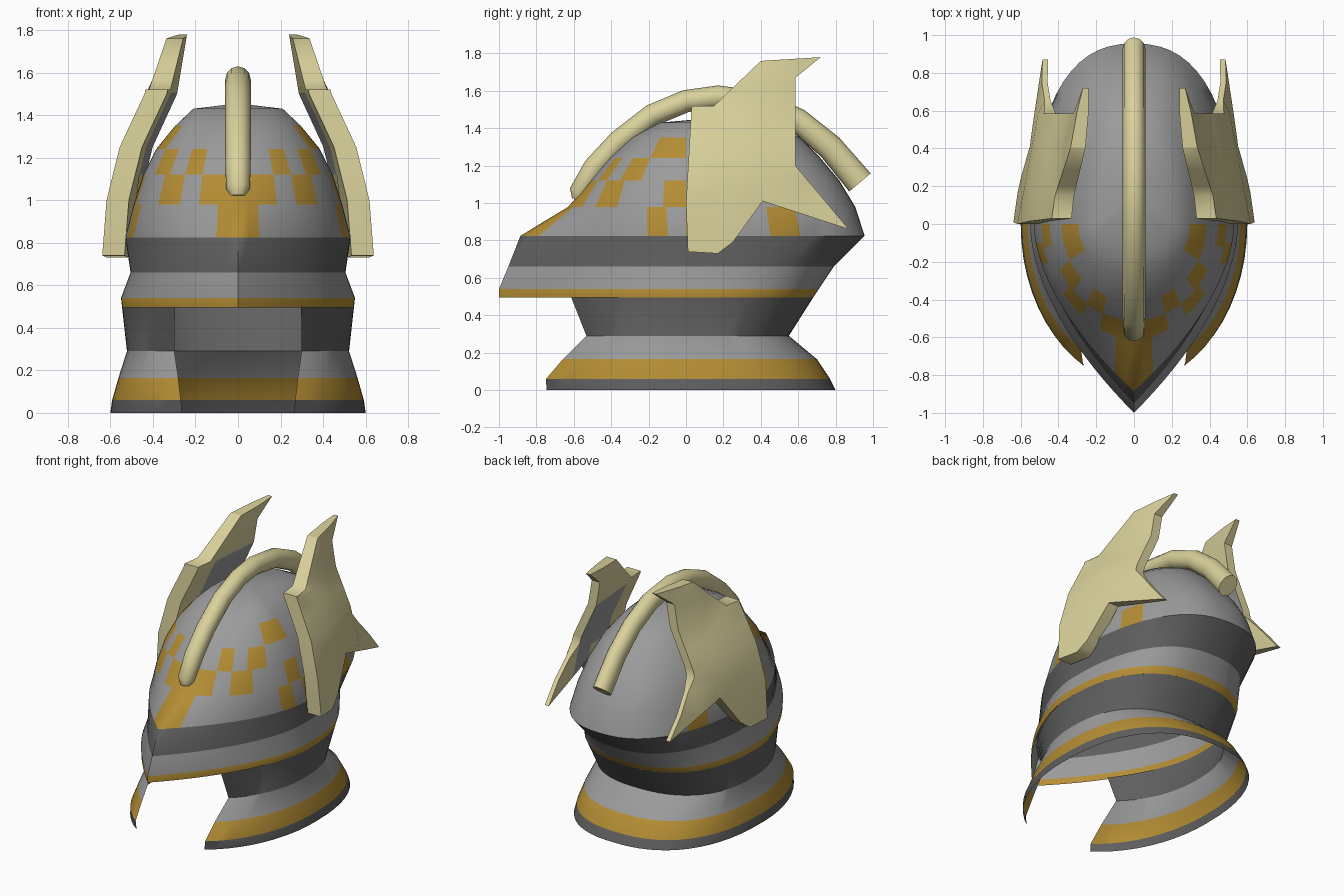
import bpy, bmesh, math
from mathutils import Vector

if "Cube" in bpy.data.objects:
    bpy.data.objects.remove(bpy.data.objects["Cube"])


def material(name, rgb):
    m = bpy.data.materials.new(name)
    m.diffuse_color = (*rgb, 1)
    m.use_nodes = True
    m.node_tree.nodes["Principled BSDF"].inputs["Base Color"].default_value = m.diffuse_color
    return m


GREY, DARK, GOLD, CREAM = range(4)
MATS = [material("light steel", (0.33, 0.33, 0.33)),
        material("dark steel", (0.115, 0.115, 0.115)),
        material("gold", (0.46, 0.27, 0.035)),
        material("ivory", (0.70, 0.64, 0.33))]


def finish(bm, name, angle=40):
    me = bpy.data.meshes.new(name)
    bm.to_mesh(me)
    bm.free()
    ob = bpy.data.objects.new(name, me)
    bpy.context.collection.objects.link(ob)
    for m in MATS:
        me.materials.append(m)
    bpy.ops.object.select_all(action='DESELECT')
    ob.select_set(True)
    bpy.context.view_layer.objects.active = ob
    bpy.ops.object.shade_smooth_by_angle(angle=math.radians(angle))
    return ob


def ring_point(deg, z, front, back, width, point):
    """Plan outline: deg 0 is the front, 180 the back; point 1 gives a sharp prow."""
    s = abs(math.sin(math.radians(deg)))
    x = width * math.sin(math.radians(deg))
    if abs(deg) <= 90:
        y = -front * (point * max(0, 1 - s) ** 0.556 + (1 - point) * math.sqrt(max(0, 1 - s * s)))
    else:
        y = back * max(0, 1 - s ** 2.4) ** (1 / 2.4)
    return Vector((x, y, z))


def loft(bm, rings, degs_of, paint, closed):
    """Join rings with quads and colour each by row and angle."""
    rows = []
    for r in rings:
        rows.append([bm.verts.new(ring_point(d, *r[:5])) for d in degs_of(r)])
    n = len(rows[0])
    mids = degs_of(rings[0])
    for i in range(len(rows) - 1):
        for j in range(n if closed else n - 1):
            k = (j + 1) % n
            f = bm.faces.new((rows[i][j], rows[i][k], rows[i + 1][k], rows[i + 1][j]))
            hi = mids[k] if k else mids[j] + 5.5
            f.material_index = paint(i, abs((mids[j] + hi) / 2))
    return rows


# Helmet: visor bands and dome, rings are z, front, back, half width, prow sharpness
RINGS = [(0.495, 1.0, 0.68, 0.545, 1), (0.54, 1.0, 0.71, 0.55, 1),
         (0.66, 0.95, 0.79, 0.505, 1), (0.825, 0.885, 0.955, 0.53, 1),
         (0.98, 0.63, 0.905, 0.49, 0.3), (1.12, 0.51, 0.82, 0.445, 0),
         (1.24, 0.41, 0.72, 0.385, 0), (1.35, 0.29, 0.61, 0.295, 0),
         (1.43, 0.14, 0.46, 0.21, 0)]
BANDS = [GOLD, GREY, DARK]
# Gold checks on the dome: angle ranges for each row from the brow up
CHECKS = [[(0, 11), (68, 79), (90, 101), (112, 123)],
          [(0, 22), (34, 50), (77, 90)],
          [(22, 33), (46, 62)],
          [(62, 90)]]
half = [0, 5.5, 11, 16.5, 22, 28, 34, 40, 46, 50, 56, 62, 68, 73, 77, 79, 84.5,
        90, 95.5, 101, 106.5, 112, 117.5, 123, 129, 135, 141, 147, 153, 159, 165, 172, 180]
around = [-d for d in half[-2:0:-1]] + half


def paint_helmet(row, deg):
    if row < 3:
        return BANDS[row]
    k = row - 3
    if k < len(CHECKS) and any(a <= deg < b for a, b in CHECKS[k]):
        return GOLD
    return GREY


bm = bmesh.new()
rows = loft(bm, RINGS, lambda r: around, paint_helmet, False)
for lo, hi in zip(rows, rows[1:]):           # close the seam at the back
    i = rows.index(lo)
    f = bm.faces.new((lo[-1], lo[0], hi[0], hi[-1]))
    f.material_index = paint_helmet(i, 178)
apex = bm.verts.new((0, 0.14, 1.455))
top = rows[-1]
for j in range(len(top)):
    bm.faces.new((top[j], top[(j + 1) % len(top)], apex))
finish(bm, "helmet_dome")

# Neck guard: flared skirt, open at the front from the last angle given
SKIRT = [(0.0, 0.83, 0.80, 0.60, 0, 26), (0.06, 0.84, 0.77, 0.592, 0, 27),
         (0.165, 0.76, 0.70, 0.562, 0, 30), (0.29, 0.65, 0.55, 0.522, 0, 35),
         (0.495, 0.95, 0.68, 0.545, 1, 33)]


def skirt_angles(r):
    side = [r[5] + (90 - r[5]) * i / 10 for i in range(10)] + [90 + 6 * i for i in range(16)]
    # second half runs past the back with the mirrored angles
    return side + [-d for d in side[-2::-1]]


bm = bmesh.new()
SKIRT_COLOURS = [DARK, GOLD, GREY, DARK]
loft(bm, SKIRT, skirt_angles, lambda row, deg: SKIRT_COLOURS[row], False)
bmesh.ops.recalc_face_normals(bm, faces=bm.faces)
finish(bm, "neck_guard", 30)

# Crest: round bar arching from brow to back; y, z, radius
CREST = [(-0.575, 1.02, 0.035), (-0.57, 1.055, 0.056), (-0.49, 1.19, 0.06), (-0.36, 1.33, 0.06),
         (-0.18, 1.47, 0.06), (0, 1.545, 0.06), (0.17, 1.567, 0.062),
         (0.40, 1.535, 0.064), (0.60, 1.44, 0.066), (0.77, 1.30, 0.07), (0.93, 1.11, 0.075)]
bm = bmesh.new()
loops = []
for i, (y, z, r) in enumerate(CREST):
    a, b = CREST[max(i - 1, 0)], CREST[min(i + 1, len(CREST) - 1)]
    t = Vector((0, b[0] - a[0], b[1] - a[1])).normalized()
    up = Vector((0, -t.z, t.y))
    loops.append([bm.verts.new(Vector((0, y, z)) + up * r * math.sin(k * math.pi / 6)
                               + Vector((min(r, 0.06) * math.cos(k * math.pi / 6), 0, 0)))
                  for k in range(12)])
for lo, hi in zip(loops, loops[1:]):
    for k in range(12):
        bm.faces.new((lo[k], lo[(k + 1) % 12], hi[(k + 1) % 12], hi[k]))
bm.faces.new(loops[0])
bm.faces.new(loops[-1])
for f in bm.faces:
    f.material_index = CREAM
bmesh.ops.recalc_face_normals(bm, faces=bm.faces)
finish(bm, "crest")

# Side wings: thick curved plates cut from a star-like outline (y, z)
WING = [(0.01, 0.74), (0.0, 1.0), (0.03, 1.52), (0.15, 1.52), (0.40, 1.76), (0.72, 1.78),
        (0.585, 1.67), (0.585, 1.20), (0.87, 0.86), (0.41, 1.01), (0.25, 0.79), (0.17, 0.73)]
LEAN = [(0.7, 0.585), (1.0, 0.56), (1.25, 0.50), (1.5, 0.385), (1.8, 0.335)]


def lean(z):
    for (z0, x0), (z1, x1) in zip(LEAN, LEAN[1:]):
        if z <= z1:
            return x0 + (x1 - x0) * (z - z0) / (z1 - z0)
    return LEAN[-1][1]


def thickness(y, z):
    t = 0.12 - 0.10 * max(0, y - 0.1)
    if y > 0.6:
        t = 0.035
    return t


for side, name in ((1, "wing_right"), (-1, "wing_left")):
    bm = bmesh.new()
    bm.faces.new([bm.verts.new((0, y, z)) for y, z in WING])
    cuts = [((0, 0, z), (0, 0, 1)) for z in (1.0, 1.12, 1.25, 1.38, 1.5, 1.65)]
    cuts += [((0, y, 0), (0, 1, 0)) for y in (0.2, 0.41, 0.585)]
    for co, no in cuts:
        bmesh.ops.bisect_plane(bm, geom=bm.verts[:] + bm.edges[:] + bm.faces[:],
                               dist=1e-4, plane_co=co, plane_no=no)
    inner = bm.faces[:]
    ext = bmesh.ops.extrude_face_region(bm, geom=inner, use_keep_orig=True)["geom"]
    outer_faces = [g for g in ext if isinstance(g, bmesh.types.BMFace)]
    outer = {g for g in ext if isinstance(g, bmesh.types.BMVert)}
    rim = {v for v in outer if any(f not in outer_faces for f in v.link_faces)}
    # dark steel lining on the middle of the inner side
    for f in bm.faces:
        f.material_index = CREAM
    for f in inner:
        c = f.calc_center_median()
        if 0.2 < c.y < 0.6 and 1.0 < c.z < 1.5:
            f.material_index = GREY
    for v in bm.verts:
        y, z = v.co.y, v.co.z
        t = thickness(y, z) / 2
        shift = t * (0.75 if v in rim else 1.1) if v in outer else -t
        v.co.x = side * (lean(z) - 0.13 * (y - 0.1) + shift)
    bmesh.ops.triangulate(bm, faces=[f for f in bm.faces if len(f.verts) > 4])
    bmesh.ops.recalc_face_normals(bm, faces=bm.faces)
    finish(bm, name, 45)
